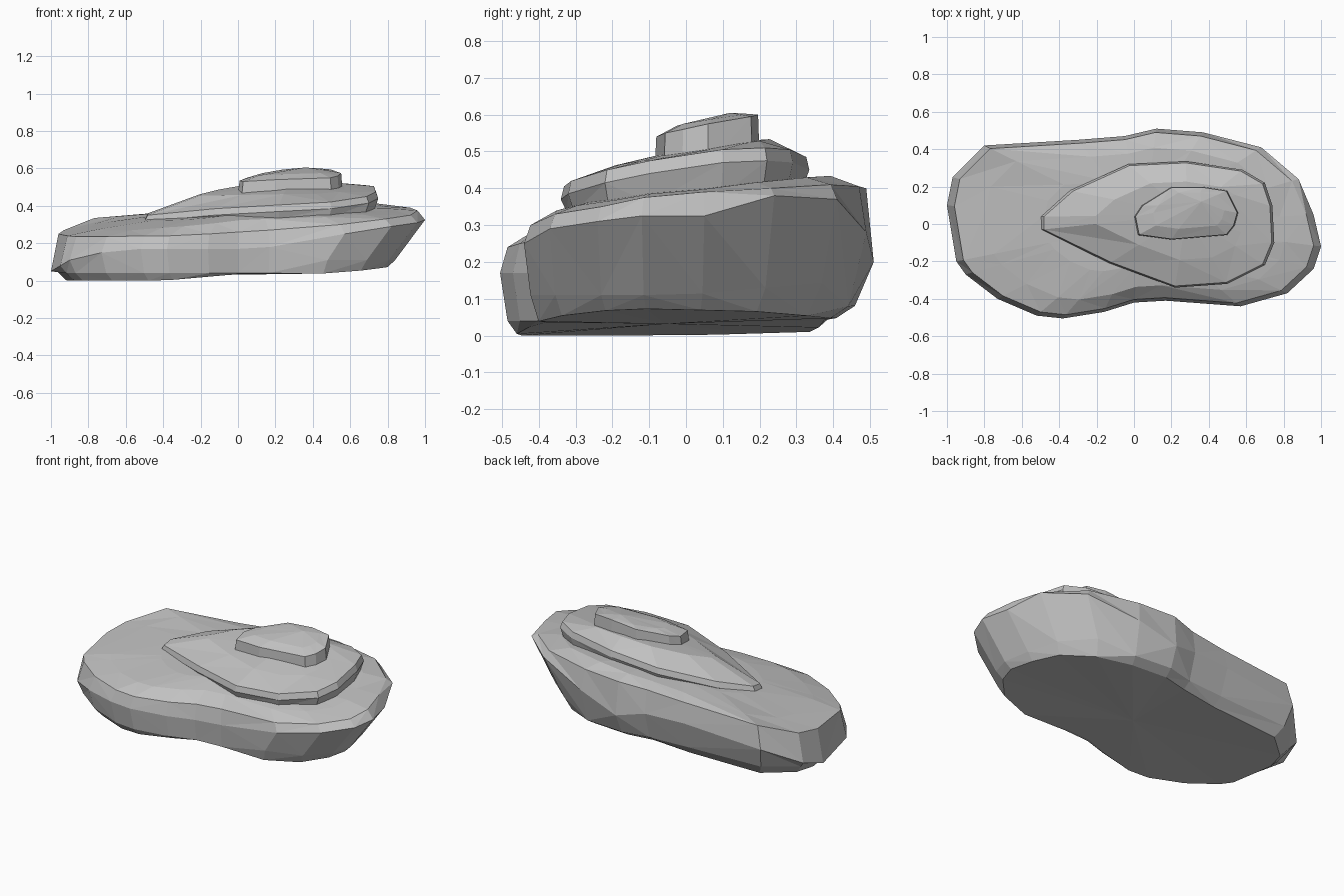
import bpy, bmesh, random
from mathutils import Vector

random.seed(4)
cube = bpy.data.objects.get("Cube")
if cube:
    bpy.data.objects.remove(cube)

stone = bpy.data.materials.new("grey stone")
stone.use_nodes = True
GREY = (0.54, 0.54, 0.54, 1)
stone.diffuse_color = GREY
stone.node_tree.nodes["Principled BSDF"].inputs["Base Color"].default_value = GREY


def layered_rock(name, rings, peak):
    """Skin a stack of equal-length rings, closed below and fanned to a peak."""
    bm = bmesh.new()
    loops = [[bm.verts.new(p) for p in ring] for ring in rings]
    n = len(loops[0])
    for low, high in zip(loops, loops[1:]):
        for i in range(n):
            j = (i + 1) % n
            # alternate the diagonals for irregular facets
            if random.random() < 0.5:
                bm.faces.new((low[i], low[j], high[j]))
                bm.faces.new((low[i], high[j], high[i]))
            else:
                bm.faces.new((low[i], low[j], high[i]))
                bm.faces.new((low[j], high[j], high[i]))
    tip = bm.verts.new(peak)
    for i in range(n):
        bm.faces.new((loops[-1][i], loops[-1][(i + 1) % n], tip))
    # underside fan
    centre = bm.verts.new(sum((v.co for v in loops[0]), Vector()) / n)
    for i in range(n):
        bm.faces.new((loops[0][(i + 1) % n], loops[0][i], centre))
    bmesh.ops.recalc_face_normals(bm, faces=bm.faces)
    mesh = bpy.data.meshes.new(name)
    bm.to_mesh(mesh)
    bm.free()
    mesh.materials.append(stone)
    obj = bpy.data.objects.new(name, mesh)
    bpy.context.scene.collection.objects.link(obj)


def inset(x, y, centre, factor):
    return centre[0] + (x - centre[0]) * factor, centre[1] + (y - centre[1]) * factor


# Base slab: outline x, y, height of the widest point, height of the rim
base = [
    (-1, .1, .05, .25), (-.97, .25, .1, .27), (-.8, .42, .2, .335),
    (-.3, .45, .24, .36), (-.05, .47, .24, .38), (.12, .51, .2, .40),
    (.37, .49, .28, .405), (.68, .41, .37, .41), (.88, .24, .38, .40),
    (.96, .05, .325, .39), (1, -.12, .325, .375), (.96, -.24, .31, .35),
    (.82, -.37, .29, .33), (.57, -.44, .25, .3), (.17, -.41, .18, .27),
    (0, -.42, .17, .26), (-.16, -.47, .17, .25), (-.38, -.505, .17, .24),
    (-.52, -.49, .17, .24), (-.73, -.4, .15, .235), (-.9, -.27, .11, .235),
    (-.95, -.2, .08, .24)]


def slab_top(x, y):
    return .379 + .105 * y + .1 * min(x, .2)


def slab_floor(x, y):
    rise = min(max((x + .4) / .4, 0), 1)
    return .035 * rise + .15 * max(0, x - .3) ** 2 + .03 * max(0, y)


foot, flank, waist, rim, shoulder, crown = [], [], [], [], [], []
for x, y, wide, edge in base:
    right, back = x > .5, y > 0
    fx, fy = x * (.8 if right else .92), y * (.8 if back else .91)
    foot.append((fx, fy, slab_floor(fx, fy)))
    flank.append((x * (.84 if right else .965), y * (.9 if back else .96),
                  (.11 if right else .04) + .08 * max(0, y)))
    waist.append((x, y, wide))
    rim.append((*inset(x, y, (0, 0), .96), edge))
    sx, sy = inset(x, y, (.05, 0), .8)
    shoulder.append((sx, sy, .3 * edge + .7 * slab_top(sx, sy) + random.uniform(-.005, .005)))
    cx, cy = inset(x, y, (.05, 0), .5)
    crown.append((cx, cy, slab_top(cx, cy)))
layered_rock("base_slab", [foot, flank, waist, rim, shoulder, crown], (.1, 0, .385))

# Middle ledge: outline x, y, height of its upper edge
middle = [
    (-.5, .04, .36), (-.34, .18, .40), (-.03, .32, .455), (.28, .335, .485),
    (.58, .29, .505), (.7, .22, .51), (.74, .1, .505), (.75, -.1, .475),
    (.7, -.22, .45), (.5, -.32, .42), (.22, -.34, .405), (-.13, -.21, .385),
    (-.5, -.03, .35)]
low, edge, inner = [], [], []
for x, y, z in middle:
    low.append((*inset(x, y, (.2, 0), .95), slab_top(x, y) - .03))
    edge.append((*inset(x, y, (.2, 0), .975), z))
    ix, iy = inset(x, y, (.28, .05), .62)
    inner.append((ix, iy, .485 + .17 * iy + .1 * min(ix - .1, .1)))
skirt = [(x, y, z - .035) for x, y, z in middle]
layered_rock("middle_ledge", [low, skirt, edge, inner], (.28, .05, .52))

# Top cap: outline x, y, height of its upper edge
cap = [
    (0, .04, .535), (.04, .1, .55), (.2, .2, .585), (.37, .2, .6),
    (.5, .18, .595), (.56, .06, .575), (.54, -.01, .56), (.5, -.06, .55),
    (.2, -.085, .54), (.02, -.06, .53)]
low = [(x, y, .46 + .1 * y) for x, y, z in cap]
edge = [(*inset(x, y, (.28, .06), .97), z) for x, y, z in cap]
inner = [(*inset(x, y, (.32, .1), .68), z + .45 * (.605 - z)) for x, y, z in cap]
layered_rock("top_cap", [low, edge, inner], (.36, .12, .605))
